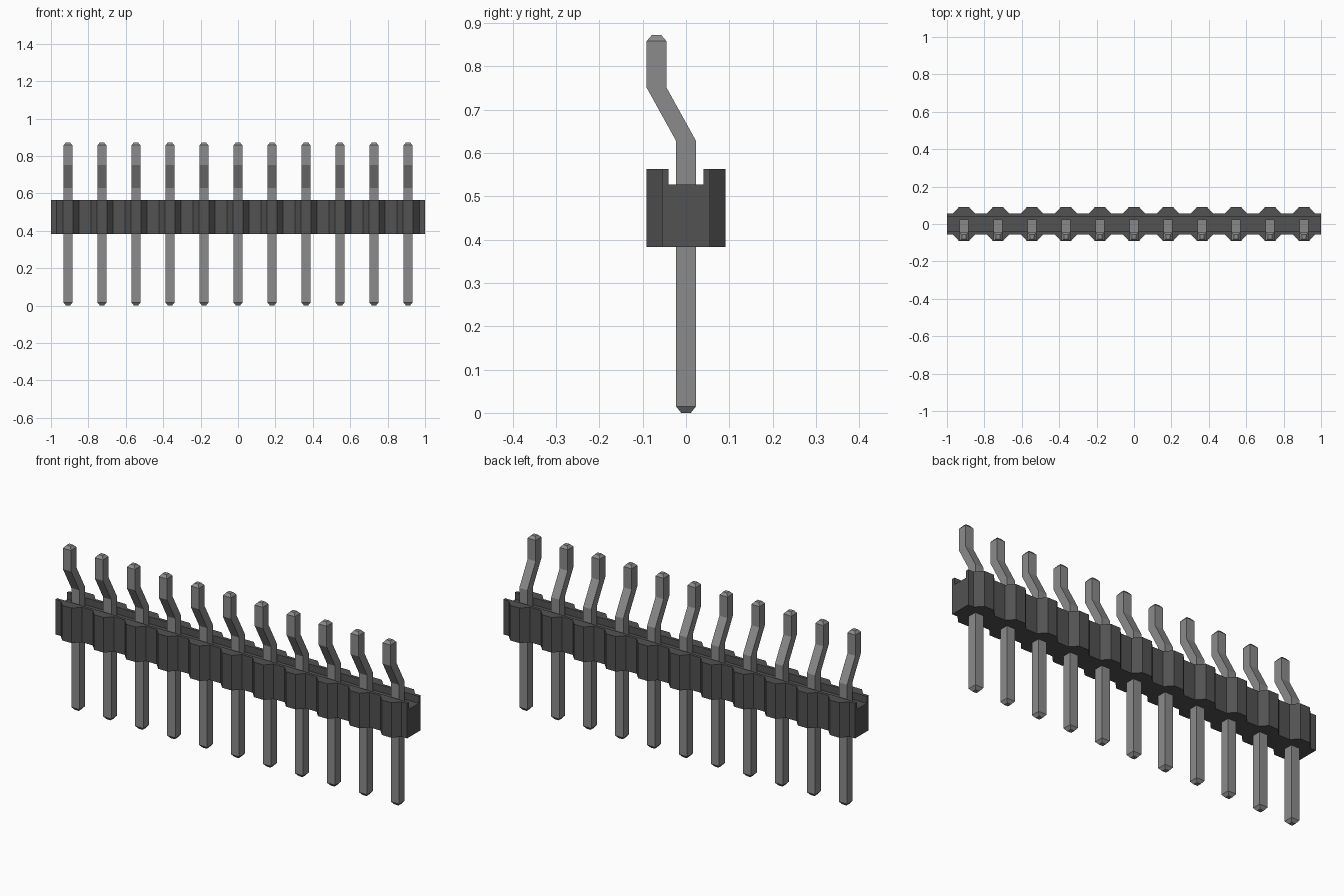
import bpy
import bmesh

cube = bpy.data.objects.get("Cube")
if cube:
    bpy.data.objects.remove(cube, do_unlink=True)

COUNT = 11
PITCH = 2 / COUNT


def material(name, grey):
    mat = bpy.data.materials.new(name)
    mat.use_nodes = True
    colour = (grey, grey, grey, 1)
    mat.diffuse_color = colour
    mat.node_tree.nodes["Principled BSDF"].inputs["Base Color"].default_value = colour
    return mat


def finish(name, bm, mat):
    bmesh.ops.recalc_face_normals(bm, faces=bm.faces)
    mesh = bpy.data.meshes.new(name)
    bm.to_mesh(mesh)
    bm.free()
    mesh.materials.append(mat)
    obj = bpy.data.objects.new(name, mesh)
    bpy.context.collection.objects.link(obj)
    return obj


plastic = material("dark plastic", 0.085)
metal = material("grey metal", 0.26)
centres = [(i - (COUNT - 1) / 2) * PITCH for i in range(COUNT)]

# Housing: ribbed outline, solid up to the groove floor, then two rails
BOTTOM, FLOOR, TOP = 0.383, 0.527, 0.563
GROOVE, WALL, RIB = 0.04, 0.055, 0.091

edge = [(-1, WALL)]
for c in centres:
    edge += [(c - 0.06, WALL), (c - 0.027, RIB), (c + 0.027, RIB), (c + 0.06, WALL)]
edge.append((1, WALL))

bm = bmesh.new()


def strip(lower, upper):
    for i in range(len(lower) - 1):
        bm.faces.new((lower[i], lower[i + 1], upper[i + 1], upper[i]))


def row(side, z, depth=None):
    return [bm.verts.new((x, side * (y if depth is None else depth), z)) for x, y in edge]


sections = []
for side in (-1, 1):
    sections.append([row(side, BOTTOM), row(side, TOP),
                     row(side, TOP, GROOVE), row(side, FLOOR, GROOVE)])
front, back = sections
loop = front + back[::-1]
for a, b in zip(loop, loop[1:] + loop[:1]):
    strip(a, b)
for end in (0, -1):
    bm.faces.new([r[end] for r in loop])
housing = finish("housing", bm, plastic)

# Pins: square sections stacked along a cranked path with tapered tips
HALF, TIP, CRANK = 0.023, 0.011, -0.068
path = [(0, 0, TIP), (0, 0.015, HALF), (0, 0.628, HALF),
        (CRANK, 0.751, HALF), (CRANK, 0.858, HALF), (CRANK, 0.872, TIP)]

bm = bmesh.new()
rings = []
for y, z, h in path:
    rings.append([bm.verts.new((sx * h, y + sy * h, z))
                  for sx, sy in ((-1, -1), (1, -1), (1, 1), (-1, 1))])
for a, b in zip(rings, rings[1:]):
    strip(a + a[:1], b + b[:1])
bm.faces.new(rings[0])
bm.faces.new(rings[-1])
first_pin = finish("pin_1", bm, metal)
first_pin.location.x = centres[0]

for i, x in enumerate(centres[1:], 2):
    pin = bpy.data.objects.new(f"pin_{i}", first_pin.data)
    pin.location.x = x
    bpy.context.collection.objects.link(pin)
